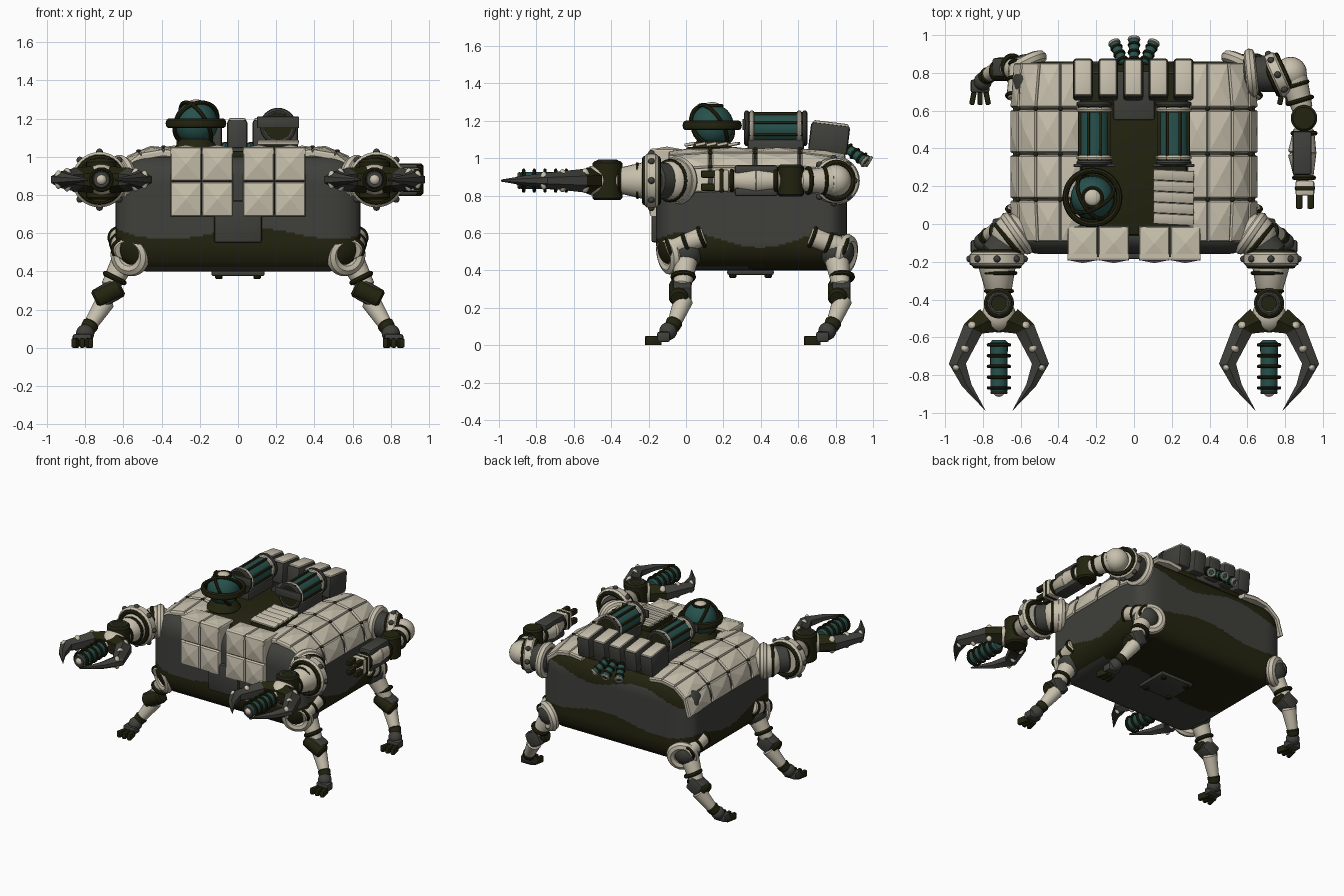
import bpy, bmesh, math
from mathutils import Vector as V, Matrix, Euler

if "Cube" in bpy.data.objects:
    bpy.data.objects.remove(bpy.data.objects["Cube"], do_unlink=True)


def material(name, rgb):
    m = bpy.data.materials.new(name)
    m.use_nodes = True
    m.diffuse_color = (*rgb, 1)
    m.node_tree.nodes["Principled BSDF"].inputs["Base Color"].default_value = (*rgb, 1)
    return m


TAN = material("sand tan", (0.58, 0.53, 0.42))
GREY = material("charcoal grey", (0.05, 0.05, 0.044))
OLIVE = material("dark olive", (0.017, 0.017, 0.005))
TEAL = material("deep teal", (0.02, 0.083, 0.074))


def add(name, bm, *mats, smooth=35):
    bmesh.ops.recalc_face_normals(bm, faces=bm.faces)
    me = bpy.data.meshes.new(name)
    bm.to_mesh(me)
    bm.free()
    for m in mats:
        me.materials.append(m)
    me.shade_smooth()
    me.set_sharp_from_angle(angle=math.radians(smooth))
    bpy.context.collection.objects.link(bpy.data.objects.new(name, me))


def box(name, loc, size, mat, bevel=0.012, rot=(0, 0, 0)):
    bm = bmesh.new()
    bmesh.ops.create_cube(bm, size=1, matrix=Matrix.Diagonal((*size, 1)))
    bmesh.ops.bevel(bm, geom=bm.edges[:], offset=bevel, segments=2, profile=0.5, affect='EDGES')
    bm.transform(Matrix.Translation(loc) @ Euler(rot).to_matrix().to_4x4())
    add(name, bm, mat)


def lathe(name, p0, axis, profile, mat, segs=24, closed=False):
    """Spin (radius, distance) points round an axis through p0."""
    bm = bmesh.new()
    q = V(axis).to_track_quat('Z', 'Y')
    rings = [[bm.verts.new(V(p0) + q @ V((r * math.cos(2 * math.pi * i / segs),
              r * math.sin(2 * math.pi * i / segs), t))) for i in range(segs)] for r, t in profile]
    pairs = list(zip(rings, rings[1:])) + ([(rings[-1], rings[0])] if closed else [])
    for a, b in pairs:
        for i in range(segs):
            j = (i + 1) % segs
            bm.faces.new((a[i], a[j], b[j], b[i]))
    if not closed:
        bm.faces.new(rings[0])
        bm.faces.new(rings[-1])
    add(name, bm, mat)


def tube(name, p0, p1, r0, r1, mat, segs=20):
    d = V(p1) - V(p0)
    b = min(0.012, d.length / 4)
    lathe(name, p0, d, [(r0 - b, 0), (r0, b), (r1, d.length - b), (r1 - b, d.length)], mat, segs)


def ring(name, c, axis, major, minor, mat, segs=32, stretch=1):
    circle = [(major + minor * math.cos(k * math.pi / 4),
               stretch * minor * math.sin(k * math.pi / 4)) for k in range(8)]
    lathe(name, c, axis, circle, mat, segs, True)


def ball(name, c, r, mat, squash=1):
    arc = [(max(r * math.sin(k * math.pi / 12), 0.001), -squash * r * math.cos(k * math.pi / 12))
           for k in range(13)]
    lathe(name, c, (0, 0, 1), arc, mat)


def pillow(bm, corners, inner, lift=0.017, gap=0.95, depth=0.03):
    """Armour tile: a thick quad rising to a soft point; inner is a point behind it."""
    c = sum(corners, V()) / 4
    n = (corners[1] - corners[0]).cross(corners[3] - corners[0]).normalized()
    if n.dot(c - inner) < 0:
        n = -n
    levels = [(gap, -depth), (gap, -0.008), (gap - 0.06, 0.002)]
    loops = [[bm.verts.new(c + (p - c) * g + n * h) for p in corners] for g, h in levels]
    top = bm.verts.new(c + n * lift)
    for a, b in zip(loops, loops[1:]):
        for i in range(4):
            bm.faces.new((a[i], a[i - 1], b[i - 1], b[i]))
    for i in range(4):
        bm.faces.new((loops[-1][i], loops[-1][i - 1], top))
    bm.faces.new(loops[0])


# Hull: rounded box with a wavy two-tone paint split and a few high splashes
bm = bmesh.new()
bmesh.ops.create_cube(bm, size=2)
bmesh.ops.subdivide_edges(bm, edges=bm.edges[:], cuts=55, use_grid_fill=True)
half, rad, mid = V((0.64, 0.51, 0.3)), V((0.17, 0.1, 0.15)), V((0, 0.35, 0.7))
for v in bm.verts:
    p = V([v.co[i] * half[i] for i in range(3)])
    core = V([max(-half[i] + rad[i], min(half[i] - rad[i], p[i])) for i in range(3)])
    d = V([(p[i] - core[i]) / rad[i] for i in range(3)]).normalized()
    v.co = mid + core + V([d[i] * rad[i] for i in range(3)])
for f in bm.faces:
    x, y, z = f.calc_center_median()
    if z < 0.42:
        f.material_index = int(y > 0.3 + 0.08 * math.sin(5 * x))
    else:
        low = z < 0.585 + 0.03 * math.sin(7 * x + 1) + 0.04 * math.cos(8 * y)
        splash = y > 0.8 and z > 0.88 - 0.04 * math.sin(8 * x)
        f.material_index = int(low or splash)
add("hull", bm, GREY, OLIVE)
box("deck", (0, 0.37, 0.99), (0.56, 0.86, 0.08), OLIVE)
box("deck_rear", (0, 0.68, 1.02), (0.22, 0.26, 0.06), GREY)
box("chin_plate", (0, -0.165, 0.66), (0.25, 0.04, 0.22), GREY)
box("belly_plate", (0, 0.345, 0.39), (0.28, 0.25, 0.03), GREY)
for x in (-0.1, 0.1):
    for y in (0.25, 0.44):
        tube("belly_bolt", (x, y, 0.38), (x, y, 0.36), 0.02, 0.02, OLIVE, 10)

# Side armour: pillowed tiles wrapped over the shoulders of the hull
section = [(0.28, 1.035), (0.39, 1.05), (0.52, 1.03), (0.615, 0.955), (0.655, 0.82)]
rows = [-0.1, 0.13, 0.37, 0.61, 0.86]


def shell(s, p, y):
    end = max(0, (y - 0.61) / 0.25) ** 2 + max(0, (0.0 - y) / 0.1) ** 2 * 0.5
    return V((s * (p[0] - 0.02 * end * (p[0] > 0.5)), y, p[1] - 0.03 * end))


for s in (-1, 1):
    bm = bmesh.new()
    for a, b in zip(section, section[1:]):
        for y0, y1 in zip(rows, rows[1:]):
            pillow(bm, [shell(s, a, y0), shell(s, b, y0), shell(s, b, y1), shell(s, a, y1)], V((0, 0.37, 0.7)))
    add("side_armour", bm, TAN, smooth=5)
    for p in section[1:4]:
        for y in rows[1:4]:
            ball("armour_bolt", shell(s, p, y), 0.013, OLIVE, 0.7)

    # Front armour blocks
    box("front_block", (s * 0.19, -0.09, 0.87), (0.3, 0.17, 0.33), OLIVE)
    bm = bmesh.new()
    core = V((s * 0.19, -0.09, 0.87))
    for x0 in (0.025, 0.19):
        xs = (s * x0, s * (x0 + 0.165))
        for z0, z1 in ((0.685, 0.87), (0.87, 1.055)):
            pillow(bm, [V((xs[0], -0.19, z0)), V((xs[1], -0.19, z0)),
                        V((xs[1], -0.19, z1)), V((xs[0], -0.19, z1))], core, gap=0.97)
        pillow(bm, [V((xs[0], -0.195, 1.045)), V((xs[1], -0.195, 1.045)),
                    V((xs[1], -0.01, 1.045)), V((xs[0], -0.01, 1.045))], core, gap=0.97)
    for x in (0.035, 0.345):
        for z0, z1 in ((0.69, 0.87), (0.87, 1.05)):
            pillow(bm, [V((s * x, -0.19, z0)), V((s * x, -0.01, z0)),
                        V((s * x, -0.01, z1)), V((s * x, -0.19, z1))], core, lift=0.006)
    add("front_armour", bm, TAN, smooth=5)

    # Tanks with dark end caps, rings and long bars
    tx, tz = s * 0.21, 1.16
    tube("tank", (tx, 0.34, tz), (tx, 0.62, tz), 0.08, 0.08, TEAL, 28)
    for y, m in ((0.325, GREY), (0.352, TAN), (0.605, TAN), (0.635, GREY)):
        ring("tank_ring", (tx, y, tz), (0, 1, 0), 0.082, 0.014, m)
    for y in (0.33, 0.63):
        tube("tank_cap", (tx, y - 0.014, tz), (tx, y + 0.014, tz), 0.08, 0.08, OLIVE)
    box("tank_handle", (tx, 0.31, tz + 0.02), (0.22, 0.015, 0.06), GREY, 0.004)
    for k in range(8):
        a = k * math.pi / 4 + 0.39
        box("tank_bar", (tx + 0.084 * math.cos(a), 0.48, tz + 0.084 * math.sin(a)), (0.016, 0.29, 0.016), OLIVE, 0.003)
    box("tank_cradle", (tx, 0.48, 1.06), (0.14, 0.3, 0.08), GREY)

# Rear packs with tan lids
for k in range(5):
    x = -0.27 + 0.133 * k
    box("rear_pack", (x, 0.765, 1.105), (0.106, 0.21, 0.16), GREY, 0.018, (-0.12, 0, 0))
    box("pack_lid", (x, 0.775, 1.182), (0.09, 0.19, 0.022), TAN, 0.01, (-0.12, 0, 0))

# Exhaust nozzles
for x, dx in ((-0.055, -0.05), (0, 0), (0.055, 0.05)):
    a, d = V((x, 0.85, 1.06)), V((dx, 0.13 - abs(dx) * 0.4, -0.08))
    tube("nozzle", a, a + d, 0.024, 0.028, TEAL, 16)
    for t, m in ((0.15, OLIVE), (0.45, OLIVE), (0.75, OLIVE), (0.98, TAN)):
        ring("nozzle_ring", a + d * t, d, 0.025, 0.009, m, 16)

# Caged sensor globe
eye = V((-0.22, 0.14, 1.175))
ball("sensor_globe", eye, 0.115, TEAL)
tube("globe_base", eye - V((0, 0, 0.15)), eye - V((0, 0, 0.08)), 0.12, 0.09, OLIVE)
ring("cage_belt", eye, (0, 0, 1), 0.143, 0.016, OLIVE, stretch=1.6)
for a in (0.5, 2.07):
    ring("cage_hoop", eye, (math.cos(a), math.sin(a), 0.55), 0.125, 0.011, OLIVE)
ring("lens_rim", eye + V((0, 0, 0.105)), (0, 0, 1), 0.052, 0.009, OLIVE)
ball("lens", eye + V((0, 0, 0.103)), 0.044, TAN, 0.5)

# Louvred vent
box("vent_base", (0.21, 0.14, 1.04), (0.21, 0.28, 0.04), OLIVE)
for k in range(5):
    box("vent_slat", (0.21, 0.025 + 0.058 * k, 1.075), (0.215, 0.056, 0.016), TAN, 0.004, (0.2, 0, -0.05))


# Claw prong: lofted from outer edge, inner edge and half thickness
PRONG = [(0.1, -0.45, 0, -0.57, 0.07), (0.185, -0.53, 0.09, -0.58, 0.062), (0.265, -0.74, 0.175, -0.74, 0.042),
         (0.195, -0.86, 0.145, -0.85, 0.028), (0.07, -0.99, 0.075, -0.98, 0.006)]


def prong(cx, side, cz):
    bm = bmesh.new()
    loops = []
    for ox, oy, ix, iy, h in PRONG:
        o, i = V((cx + side * ox, oy, cz)), V((cx + side * ix, iy, cz))
        up, m = V((0, 0, h)), (o + i) / 2
        loops.append([bm.verts.new(p) for p in (o + up * 0.4, m + up, i + up * 0.5,
                                                i - up * 0.5, m - up, o - up * 0.4)])
    for a, b in zip(loops, loops[1:]):
        for k in range(6):
            f = bm.faces.new((a[k], a[k - 1], b[k - 1], b[k]))
            f.material_index = int(a is loops[0])
    bm.faces.new(loops[0])
    bm.faces.new(loops[-1])
    add("claw_prong", bm, GREY, OLIVE, smooth=25)
    for ox, oy, w in ((0.14, -0.54, 0.03), (0.18, -0.66, 0.028), (0.225, -0.76, 0.022)):
        ball("claw_stud", (cx + side * ox, oy, cz), w, TAN, 2.2)


def disc(c, axis, r):
    """Round armoured joint with dark bands and rim bolts."""
    c, n = V(c), V(axis).normalized()
    tube("joint_disc", c - n * 0.035, c + n * 0.035, r, r, TAN, 32)
    for t in (-0.035, 0.035):
        ring("joint_band", c + n * t, n, r * 0.8, 0.016, OLIVE)
    q = n.to_track_quat('Z', 'Y')
    for k in range(8):
        a = k * math.pi / 4
        ball("joint_bolt", c + q @ V((r * math.cos(a), r * math.sin(a), 0)), 0.018, GREY)


# Claw arms
for s in (-1, 1):
    z, cx = 0.88, s * 0.715
    ball("claw_shoulder", (s * 0.64, -0.06, z), 0.115, TAN)
    ring("shoulder_collar", (s * 0.62, -0.05, z), (s, -0.7, 0), 0.1, 0.03, TAN)
    ring("shoulder_band", (s * 0.665, -0.085, z), (s, -0.8, 0), 0.1, 0.016, OLIVE)
    tube("upper_arm", (s * 0.62, -0.04, z), (s * 0.725, -0.18, z), 0.095, 0.1, GREY)
    disc((s * 0.725, -0.185, z), (0, 1, 0), 0.145)
    tube("forearm", (s * 0.725, -0.21, z), (cx, -0.385, z), 0.1, 0.065, TAN)
    for y, r in ((-0.26, 0.088), (-0.355, 0.07)):
        ring("forearm_band", (cx, y, z), (0, 1, 0), r, 0.01, OLIVE)
    tube("wrist", (cx, -0.42, z - 0.105), (cx, -0.42, z + 0.105), 0.08, 0.08, OLIVE, 24)
    ring("wrist_cap", (cx, -0.42, z + 0.1), (0, 0, 1), 0.05, 0.012, GREY)
    ball("palm", (cx, -0.485, z), 0.09, TAN, 0.9)
    for side in (-1, 1):
        prong(cx, side, z)
    tube("drill_shaft", (cx, -0.615, z), (cx, -0.895, z), 0.047, 0.045, TEAL)
    tube("drill_cap", (cx, -0.885, z), (cx, -0.9, z), 0.046, 0.044, GREY)
    ball("drill_tip", (cx, -0.885, z), 0.03, TAN)
    for k in range(5):
        ring("drill_ring", (cx, -0.64 - 0.057 * k, z), (0, 1, 0), 0.056, 0.009, OLIVE, 24)

# Rear left arm, reaching forward
z = 0.88
ring("rear_collar", (0.62, 0.8, z), (1, 0.1, 0), 0.1, 0.03, TAN)
tube("rear_shoulder", (0.58, 0.79, z), (0.76, 0.8, z), 0.09, 0.1, GREY)
disc((0.76, 0.79, z), (1, 0.45, 0), 0.12)
ball("rear_elbow", (0.83, 0.8, z), 0.085, TAN)
tube("rear_upper_arm", (0.84, 0.78, z), (0.895, 0.6, z), 0.075, 0.055, TAN)
for t in (0.25, 0.7):
    ring("rear_band", V((0.84, 0.78, z)).lerp(V((0.895, 0.6, z)), t), (0.3, -1, 0), 0.066, 0.012, OLIVE)
tube("rear_joint", (0.9, 0.56, z - 0.085), (0.9, 0.56, z + 0.085), 0.07, 0.07, OLIVE, 24)
tube("rear_forearm", (0.9, 0.51, z), (0.89, 0.37, z), 0.055, 0.075, TAN)
tube("rear_cuff", (0.89, 0.38, z), (0.9, 0.23, z), 0.075, 0.05, TAN)
for dz in (-0.06, 0.06):
    box("forearm_plate", (0.89, 0.375, z + dz), (0.1, 0.23, 0.045), GREY)
for y, r in ((0.48, 0.06), (0.245, 0.052)):
    ring("forearm_band", (0.9, y, z), (0, 1, 0), r, 0.012, OLIVE)
box("rear_hand", (0.905, 0.19, z), (0.1, 0.08, 0.12), TAN)
box("hand_band", (0.905, 0.19, z), (0.108, 0.03, 0.128), OLIVE)
for dx in (-0.03, 0.03):
    for dz in (-0.035, 0.035):
        box("rear_finger", (0.905 + dx, 0.125, z + dz), (0.035, 0.09, 0.04), OLIVE, 0.008)

# Legs: hip guards face fore and aft, the rest repeats
for s in (-1, 1):
    for oy, face in ((0, -1), (0.85, 1)):
        def at(x, y, z):
            return V((s * x, y + oy, z))
        shift = -0.09 * (face > 0)
        ball("hip", at(0.57, shift / 2, 0.5), 0.095, GREY)
        ring("hip_ring", at(0.565, shift + face * 0.09, 0.485), (s * 0.5, face, -0.2), 0.078, 0.034, TAN)
        low, high = at(0.6, shift + face * 0.1, 0.51), at(0.62, shift - face * 0.1, 0.585)
        tube("hip_guard", low, high, 0.056, 0.056, TAN)
        for t in (0.08, 0.5, 0.92):
            ring("hip_band", low.lerp(high, t), high - low, 0.054, 0.011, OLIVE)
        tube("thigh", at(0.59, shift / 2, 0.47), at(0.675, -0.02, 0.31), 0.066, 0.048, TAN)
        ring("thigh_band", at(0.645, -0.015, 0.365), (s * 0.5, 0, -1), 0.055, 0.014, OLIVE, 20)
        tube("knee", at(0.61, -0.04, 0.32), at(0.75, -0.04, 0.25), 0.052, 0.052, OLIVE)
        box("knee_block", at(0.68, -0.02, 0.285), (0.11, 0.1, 0.11), GREY, 0.015, (0, s * 0.5, 0))
        tube("shin", at(0.69, -0.01, 0.25), at(0.785, -0.07, 0.1), 0.052, 0.036, TAN)
        tube("shin_cuff", at(0.764, -0.057, 0.133), at(0.795, -0.08, 0.085), 0.045, 0.04, OLIVE)
        ball("ankle", at(0.8, -0.095, 0.075), 0.048, GREY)
        box("foot", at(0.815, -0.12, 0.045), (0.1, 0.07, 0.055), GREY)
        for k in (-1, 0, 1):
            box("toe", at(0.815 + 0.036 * k, -0.175, 0.025), (0.028, 0.09, 0.05), OLIVE, 0.008, (0, 0, s * 0.2 * k))
